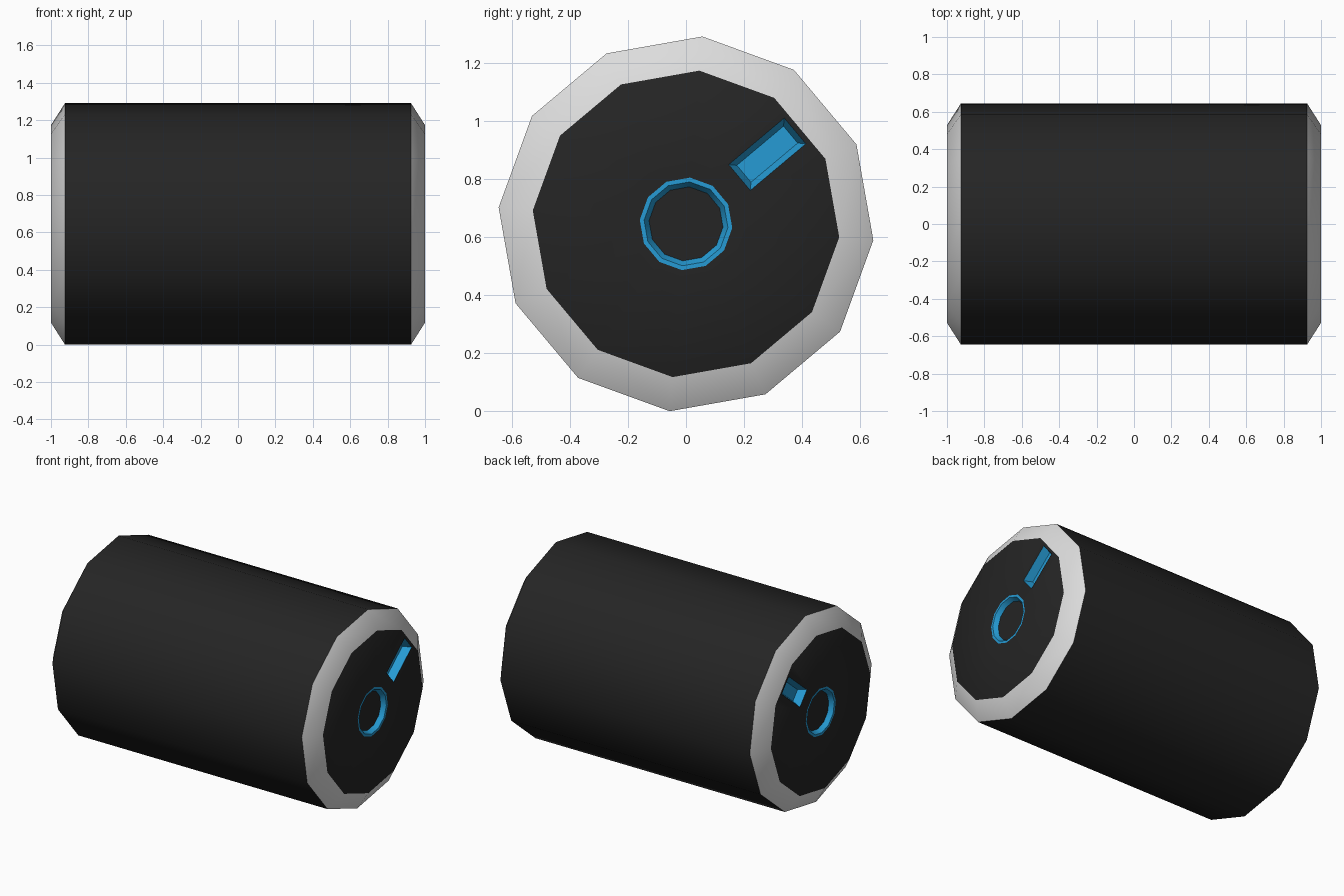
import bpy, bmesh, math
from mathutils import Matrix, Vector

if "Cube" in bpy.data.objects:
    bpy.data.objects.remove(bpy.data.objects["Cube"])

SIDES = 12
CENTRE_Z = 0.645
TURN = math.radians(85)


def material(name, rgb):
    m = bpy.data.materials.new(name)
    m.diffuse_color = (*rgb, 1)
    m.use_nodes = True
    m.node_tree.nodes["Principled BSDF"].inputs["Base Color"].default_value = m.diffuse_color
    return m


BLACK, GREY, BLUE = 0, 1, 2
MATS = [material("black", (0.018, 0.018, 0.018)),
        material("light_grey", (0.72, 0.72, 0.72)),
        material("blue", (0.019, 0.33, 0.66))]


def make_object(name, bm):
    bmesh.ops.recalc_face_normals(bm, faces=bm.faces)
    mesh = bpy.data.meshes.new(name)
    bm.to_mesh(mesh)
    bm.free()
    for m in MATS:
        mesh.materials.append(m)
    ob = bpy.data.objects.new(name, mesh)
    bpy.context.collection.objects.link(ob)
    return ob


def ring(bm, x, r):
    return [bm.verts.new((x, r * math.cos(TURN + math.tau * i / SIDES),
                          CENTRE_Z + r * math.sin(TURN + math.tau * i / SIDES)))
            for i in range(SIDES)]


# Drum: one end from dial floor outwards (x, radius, colour of band that follows)
END = [(0.97, 0.128, BLUE),    # sloped wall of the round dial
       (1.00, 0.145, BLUE),    # blue rim around the dial
       (1.00, 0.160, BLACK),   # end cap
       (1.00, 0.530, GREY),    # chamfer
       (0.925, 0.648, BLACK)]  # barrel
profile = END + [(-x, r, END[max(i - 1, 0)][2])
                 for i, (x, r, c) in reversed(list(enumerate(END)))]

bm = bmesh.new()
rings = [ring(bm, x, r) for x, r, c in profile]
for a, b, (x, r, colour) in zip(rings, rings[1:], profile):
    for i in range(SIDES):
        j = (i + 1) % SIDES
        bm.faces.new((a[i], a[j], b[j], b[i])).material_index = colour
for floor in (rings[0], rings[-1]):
    bm.faces.new(floor).material_index = BLACK
drum = make_object("drum", bm)


# Slots: tapered blue pockets cut into both ends
def slot_cutter(side):
    bm = bmesh.new()
    bmesh.ops.create_cube(bm, size=2)
    for v in bm.verts:
        grow = 0.02 * v.co.x
        v.co = Vector((1 + 0.05 * v.co.x,
                       v.co.y * (0.125 + grow), v.co.z * (0.058 + grow)))
    bm.transform(Matrix.Translation((0, 0.28, 0.885))
                 @ Matrix.Rotation(math.radians(40), 4, 'X'))
    bm.transform(Matrix.Scale(side, 4, (1, 0, 0)))
    for f in bm.faces:
        f.material_index = BLUE
    ob = make_object("slot_cutter", bm)
    ob.hide_render = True
    return ob


bpy.context.view_layer.objects.active = drum
drum.select_set(True)
for side in (1, -1):
    cutter = slot_cutter(side)
    mod = drum.modifiers.new("slot", 'BOOLEAN')
    mod.operation = 'DIFFERENCE'
    mod.solver = 'EXACT'
    mod.object = cutter
    bpy.ops.object.modifier_apply(modifier=mod.name)
    bpy.data.objects.remove(cutter)

bpy.ops.object.shade_smooth_by_angle(angle=math.radians(35))
